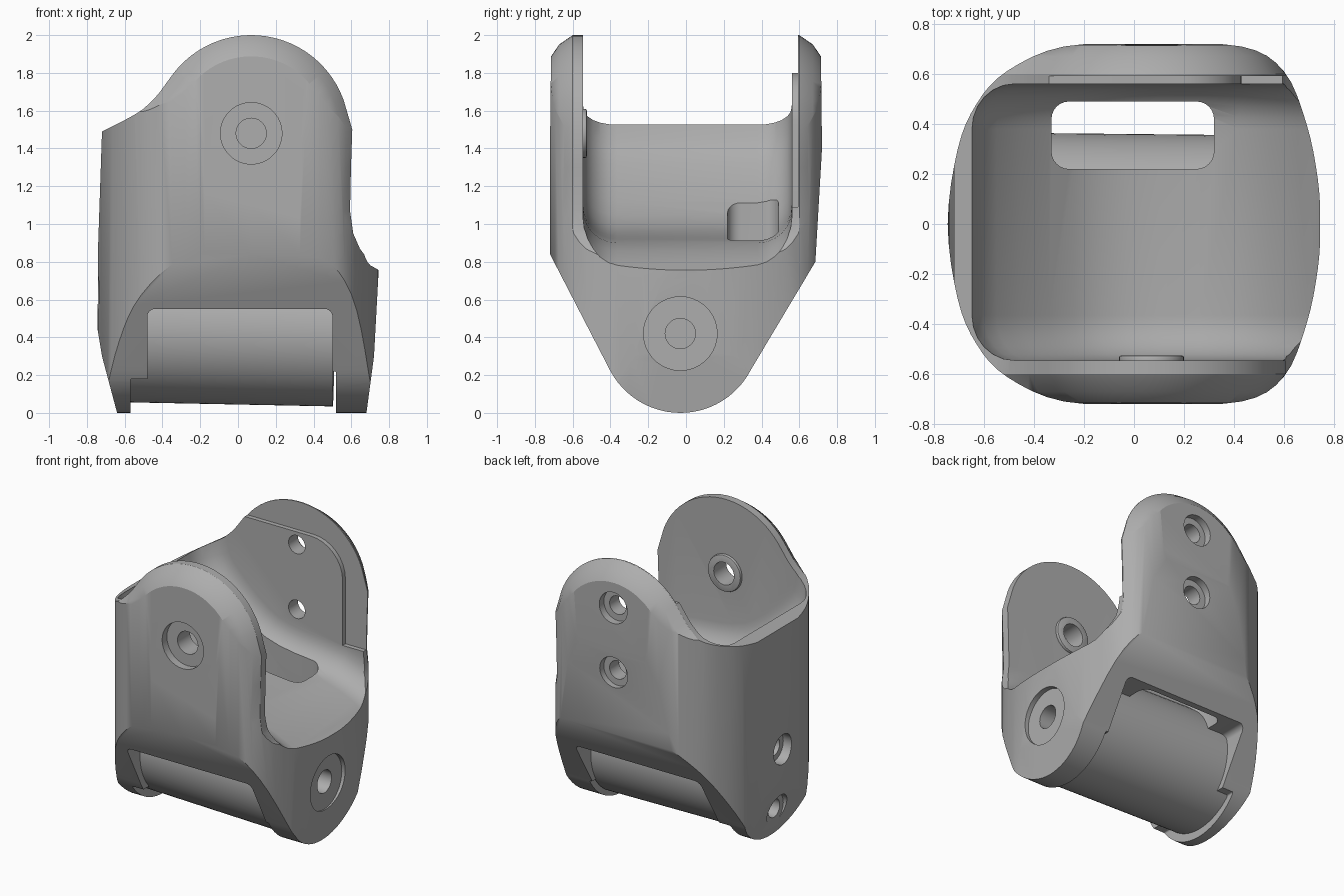
import bpy, bmesh, math
from mathutils import Vector

if "Cube" in bpy.data.objects:
    bpy.data.objects.remove(bpy.data.objects["Cube"])

grey = bpy.data.materials.new("plain_grey")
grey.use_nodes = True
grey.diffuse_color = (0.42, 0.42, 0.42, 1)
grey.node_tree.nodes["Principled BSDF"].inputs["Base Color"].default_value = (0.42, 0.42, 0.42, 1)

HIP = (0.07, 1.48)      # upper pivot, x and z
KNEE = (-0.03, 0.42)    # lower pivot, y and z


def arc(c, r, a, b, n=24):
    return [(c[0] + r * math.cos(math.radians(a + (b - a) * i / n)),
             c[1] + r * math.sin(math.radians(a + (b - a) * i / n))) for i in range(n + 1)]


def smooth(pts, n=4, closed=False):
    """Catmull-Rom curve through the points."""
    ring = [pts[-1]] + pts + pts[:2] if closed else [pts[0]] + pts + [pts[-1]]
    p = [Vector(q) for q in ring]
    out = []
    for a, b, c, d in zip(p, p[1:], p[2:], p[3:]):
        for i in range(n):
            t = i / n
            v = b + (c - a) * t / 2 + (2 * a - 5 * b + 4 * c - d) * t**2 / 2 + (3 * b - a - 3 * c + d) * t**3 / 2
            out.append(tuple(v))
    return out if closed else out + [pts[-1]]


def round_box(x0, x1, y0, y1, r):
    out = []
    for cx, cy, a in ((x1 - r, y1 - r, 0), (x0 + r, y1 - r, 90), (x0 + r, y0 + r, 180), (x1 - r, y0 + r, 270)):
        out += arc((cx, cy), r, a, a + 90, 6)
    return out


def prism(name, pts, axis, lo, hi, bevel=0, segments=4, shape=0.5):
    """Extrude a profile along an axis, optionally rounding both end caps."""
    place = {"x": lambda u, v, w: (w, u, v), "y": lambda u, v, w: (u, w, v), "z": lambda u, v, w: (u, v, w)}[axis]
    bm = bmesh.new()
    ends = [[bm.verts.new(place(u, v, w)) for u, v in pts] for w in (lo, hi)]
    caps = [bm.faces.new(e) for e in ends]
    n = len(pts)
    for i in range(n):
        j = (i + 1) % n
        bm.faces.new((ends[0][i], ends[0][j], ends[1][j], ends[1][i]))
    bmesh.ops.recalc_face_normals(bm, faces=bm.faces)
    if bevel:
        rim = list({e for f in caps for e in f.edges})
        bmesh.ops.bevel(bm, geom=rim, offset=bevel, segments=segments, profile=shape,
                        affect="EDGES", clamp_overlap=False)
    me = bpy.data.meshes.new(name)
    bm.to_mesh(me)
    bm.free()
    me.materials.append(grey)
    ob = bpy.data.objects.new(name, me)
    bpy.context.collection.objects.link(ob)
    return ob


def combine(ob, other, op="DIFFERENCE"):
    bpy.context.view_layer.objects.active = ob
    m = ob.modifiers.new("cut", "BOOLEAN")
    m.operation, m.object, m.solver = op, other, "EXACT"
    bpy.ops.object.modifier_apply(modifier=m.name)
    bpy.data.objects.remove(other)


# Body: front outline, trimmed by the plan and by the side outline
outline = (arc(HIP, 0.52, 20, 143)
           + smooth([(-0.42, 1.69), (-0.5, 1.61), (-0.6, 1.55), (-0.72, 1.49)], 2)
           + [(-0.74, 0.9), (-0.745, 0.45), (-0.72, 0.3), (-0.64, 0), (0.68, 0), (0.72, 0.3)]
           + [(0.745, 0.76), (0.69, 0.81), (0.645, 0.87), (0.61, 0.95), (0.593, 1.07), (0.598, 1.3), (0.605, 1.5)])
body = prism("bracket_body", outline, "y", -0.72, 0.72, 0.12, 2, 0.35)

lower = [(-0.745, 0), (-0.705, -0.3), (-0.63, -0.48), (-0.51, -0.61), (-0.28, -0.71), (0.07, -0.72),
         (0.43, -0.71), (0.6, -0.61), (0.69, -0.4), (0.735, -0.18), (0.745, 0)]
plan = smooth(lower + [(x, -y) for x, y in reversed(lower[1:-1])], 4, closed=True)
combine(body, prism("plan_trim", plan, "z", -0.5, 2.5), "INTERSECT")

side = arc(KNEE, 0.42, 207, 333) + [(0.685, 0.8), (0.72, 1.4), (0.71, 2.3), (-0.71, 2.3), (-0.72, 1.4), (-0.72, 0.84)]
combine(body, prism("side_trim", side, "x", -1, 1), "INTERSECT")

# Upper cavity with a curved floor that opens over the low wall
floor = smooth([(-0.66, 1.6), (-0.63, 1.45), (-0.55, 1.32), (-0.34, 1.12), (-0.14, 0.99),
                (0.1, 0.935), (0.42, 0.9), (0.65, 0.81), (0.8, 0.72)], 2)
cavity = floor + [(1.2, 0.7), (1.2, 2.6), (-0.66, 2.6)]
combine(body, prism("cavity", cavity, "y", -0.545, 0.56, 0.18, 6))

# Stepped rim inside the back plate
step = ([(-1, 2.3), (-1, 1.8)] + arc((0.18, 1.55), 0.25, 90, 0, 8) + [(0.43, 1.09), (0.9, 1.09), (0.9, 2.3)])
combine(body, prism("rim_step", step, "y", 0, 0.592))

# Lower bay, its side notch and slit, and the floor slot
combine(body, prism("bay", round_box(-0.48, 0.5, -0.6, 0.55, 0.04), "y", -1, 1))
combine(body, prism("notch", round_box(-0.57, -0.4, -0.6, 0.18, 0.01), "y", -1, 1))
combine(body, prism("slit", round_box(0.4, 0.52, -0.6, 0.22, 0.01), "y", -1, 1))
combine(body, prism("slot", round_box(-0.33, 0.32, 0.22, 0.49, 0.07), "z", 0.4, 1.4))

# Raised ring around the front pivot, on the inside
combine(body, prism("inner_ring", arc(HIP, 0.13, 0, 350, 35), "y", -0.6, -0.525, 0.01, 2), "UNION")

# Screw holes: centre, axis, outer face, seat, hole end, seat radius, hole radius
holes = [(HIP, "y", -0.8, -0.665, -0.4, 0.163, 0.08),
         (KNEE, "x", 0.85, 0.7, 0.45, 0.195, 0.08)]
for dz in (-0.23, 0.23):
    holes.append(((HIP[0], HIP[1] + dz), "y", 0.8, 0.665, 0.4, 0.11, 0.065))
    holes.append(((KNEE[0], KNEE[1] + dz * 0.95), "x", -0.85, -0.67, -0.45, 0.105, 0.065))
for c, axis, face, seat, end, big, small in holes:
    for r, stop in ((big, seat), (small, end)):
        combine(body, prism("hole", arc(c, r, 0, 350, 35), axis, min(face, stop), max(face, stop)))

# Barrel across the lower bay, slightly tilted
barrel = prism("lower_barrel", arc((0, 0), 0.39, 0, 355, 71), "x", -0.54, 0.54)
barrel.location = (-0.03, KNEE[0], 0.435)
barrel.rotation_euler = (0, 0.02, -0.01)

for ob in (body, barrel):
    bpy.ops.object.select_all(action="DESELECT")
    ob.select_set(True)
    bpy.context.view_layer.objects.active = ob
    bpy.ops.object.shade_smooth_by_angle(angle=math.radians(32))
